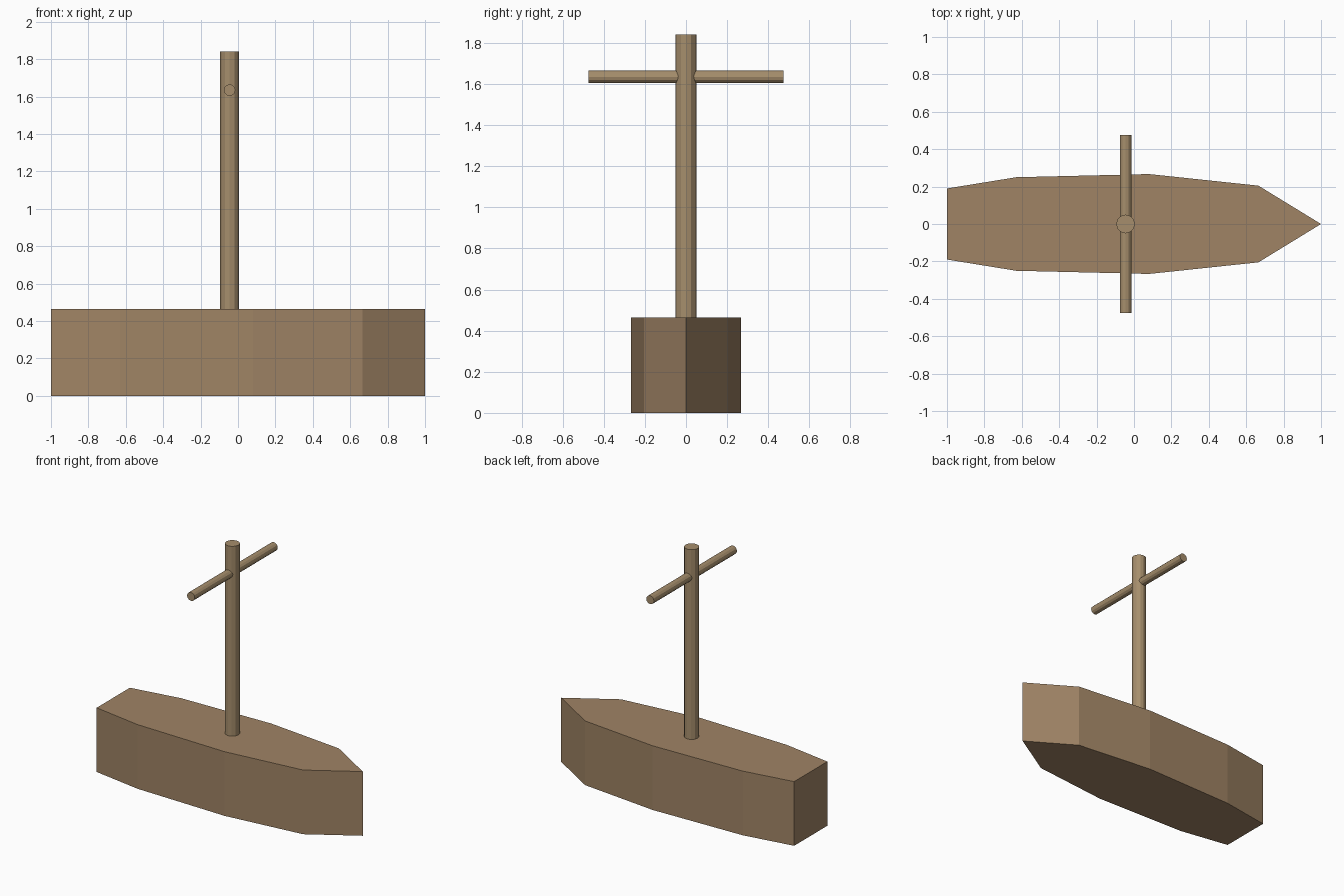
import bpy, bmesh, math

if "Cube" in bpy.data.objects:
    bpy.data.objects.remove(bpy.data.objects["Cube"])

wood = bpy.data.materials.new("wood")
wood.diffuse_color = (0.35, 0.23, 0.13, 1)
wood.use_nodes = True
wood.node_tree.nodes["Principled BSDF"].inputs["Base Color"].default_value = wood.diffuse_color
light_wood = bpy.data.materials.new("light_wood")
light_wood.diffuse_color = (0.38, 0.27, 0.15, 1)
light_wood.use_nodes = True
light_wood.node_tree.nodes["Principled BSDF"].inputs["Base Color"].default_value = light_wood.diffuse_color

DECK = 0.465
MAST_X = -0.045


def pole(name, radius, length, location, rotation=(0, 0, 0)):
    bpy.ops.mesh.primitive_cylinder_add(vertices=12, radius=radius, depth=length,
                                        location=location, rotation=rotation)
    ob = bpy.context.object
    ob.name = name
    ob.data.materials.append(light_wood)
    return ob


# Hull: half outline mirrored across the keel, then extruded up
half = [(-1, 0.19), (-0.63, 0.25), (0.08, 0.267), (0.665, 0.205)]
outline = [(x, -y) for x, y in half] + [(1, 0)] + half[::-1]
bm = bmesh.new()
face = bm.faces.new([bm.verts.new((x, y, 0)) for x, y in outline])
top = bmesh.ops.extrude_face_region(bm, geom=[face], use_keep_orig=True)["geom"]
bmesh.ops.translate(bm, vec=(0, 0, DECK),
                    verts=[v for v in top if isinstance(v, bmesh.types.BMVert)])
bmesh.ops.recalc_face_normals(bm, faces=bm.faces)
mesh = bpy.data.meshes.new("hull")
bm.to_mesh(mesh)
bm.free()
mesh.materials.append(wood)
bpy.context.collection.objects.link(bpy.data.objects.new("hull", mesh))

# Mast and crossbar
pole("mast", 0.05, 1.84 - DECK, (MAST_X, 0, (1.84 + DECK) / 2))
pole("crossbar", 0.031, 0.95, (MAST_X, 0, 1.635), (math.pi / 2, 0, 0))
